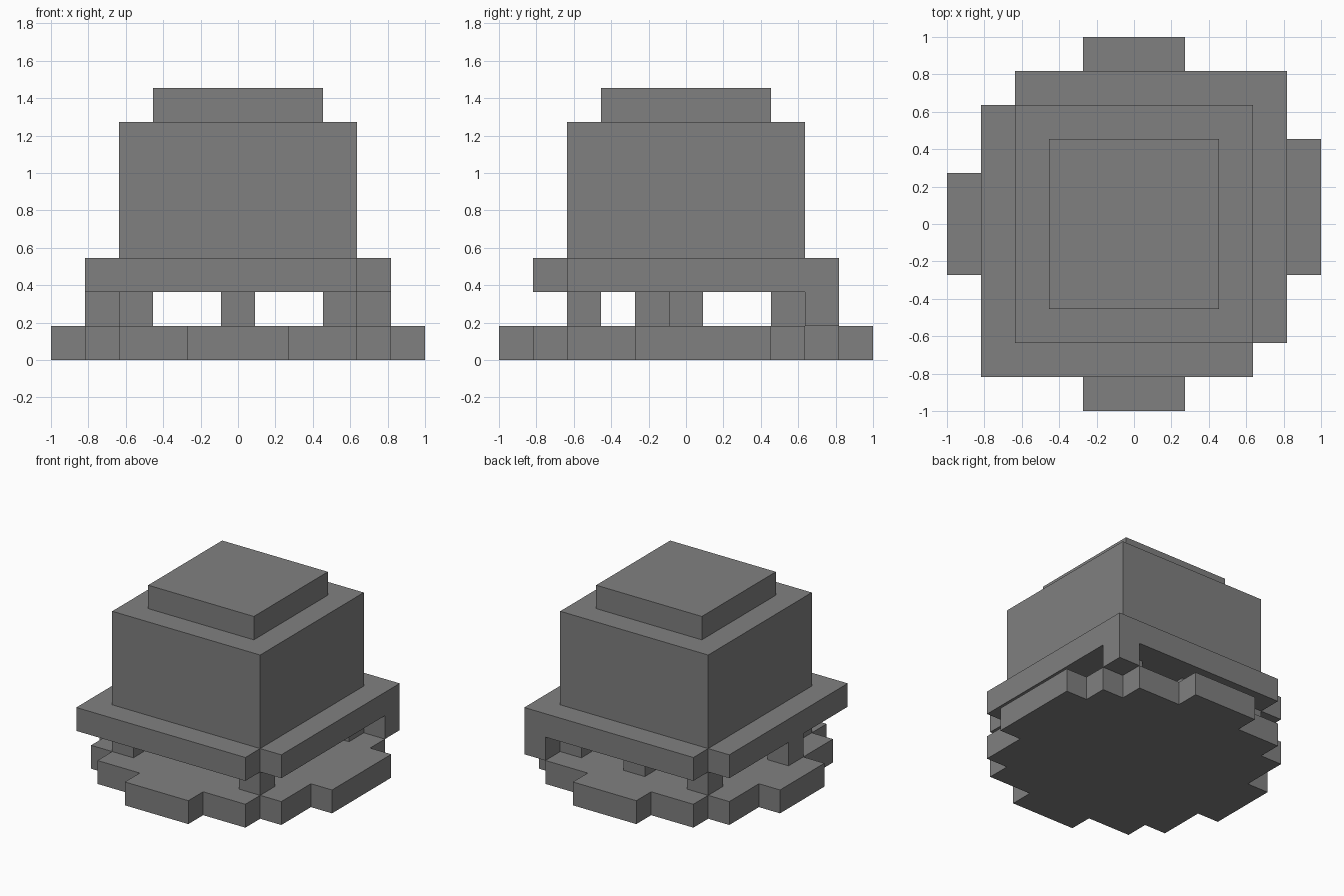
import bpy
import bmesh

UNIT = 1 / 11  # half a block

cube = bpy.data.objects.get("Cube")
if cube:
    bpy.data.objects.remove(cube, do_unlink=True)

# Single flat stone colour
stone = bpy.data.materials.new("stone_grey")
stone.use_nodes = True
colour = (0.216, 0.216, 0.216, 1)
stone.diffuse_color = colour
stone.node_tree.nodes["Principled BSDF"].inputs["Base Color"].default_value = colour


def prism(name, outline, bottom, height):
    """Extrude an outline upward; all sizes are in half blocks."""
    bm = bmesh.new()
    face = bm.faces.new([bm.verts.new((x * UNIT, y * UNIT, bottom * UNIT)) for x, y in outline])
    grown = bmesh.ops.extrude_face_region(bm, geom=[face], use_keep_orig=True)
    top = [v for v in grown["geom"] if isinstance(v, bmesh.types.BMVert)]
    bmesh.ops.translate(bm, verts=top, vec=(0, 0, height * UNIT))
    bmesh.ops.recalc_face_normals(bm, faces=bm.faces)
    mesh = bpy.data.meshes.new(name)
    bm.to_mesh(mesh)
    bm.free()
    mesh.materials.append(stone)
    obj = bpy.data.objects.new(name, mesh)
    bpy.context.collection.objects.link(obj)
    return obj


def square(x, y, half):
    return [(x - half, y - half), (x + half, y - half), (x + half, y + half), (x - half, y + half)]


# Round stepped base: one side turned four times, with a wider tab on the left
outline = []
for turn in range(4):
    tab = 5 if turn == 0 else 3
    side = [(7, -7), (9, -7), (9, -3), (11, -3), (11, tab), (9, tab), (9, 7)]
    for x, y in side:
        for _ in range(turn):
            x, y = -y, x
        outline.append((x, y))
prism("base", outline, 0, 2)

# Short square posts
posts = {
    "front_left_post": (6, -6),
    "front_right_post": (-6, -6),
    "back_left_post": (6, 6),
    "back_right_post": (-6, 6),
    "back_middle_post": (0, 6),
    "right_side_post": (-8, -2),
    "outer_corner_post": (8, 8),
    "centre_post": (0, 0),
}
for name, (x, y) in posts.items():
    prism(name, square(x, y, 1), 2, 2)

# Overhanging brim with two notched corners
half_brim = [(-9, -9), (7, -9), (7, -7), (9, -7)]
prism("brim", half_brim + [(-x, -y) for x, y in half_brim], 4, 2)

# Main block and cap
prism("body", square(0, 0, 7), 6, 8)
prism("cap", square(0, 0, 5), 14, 2)
